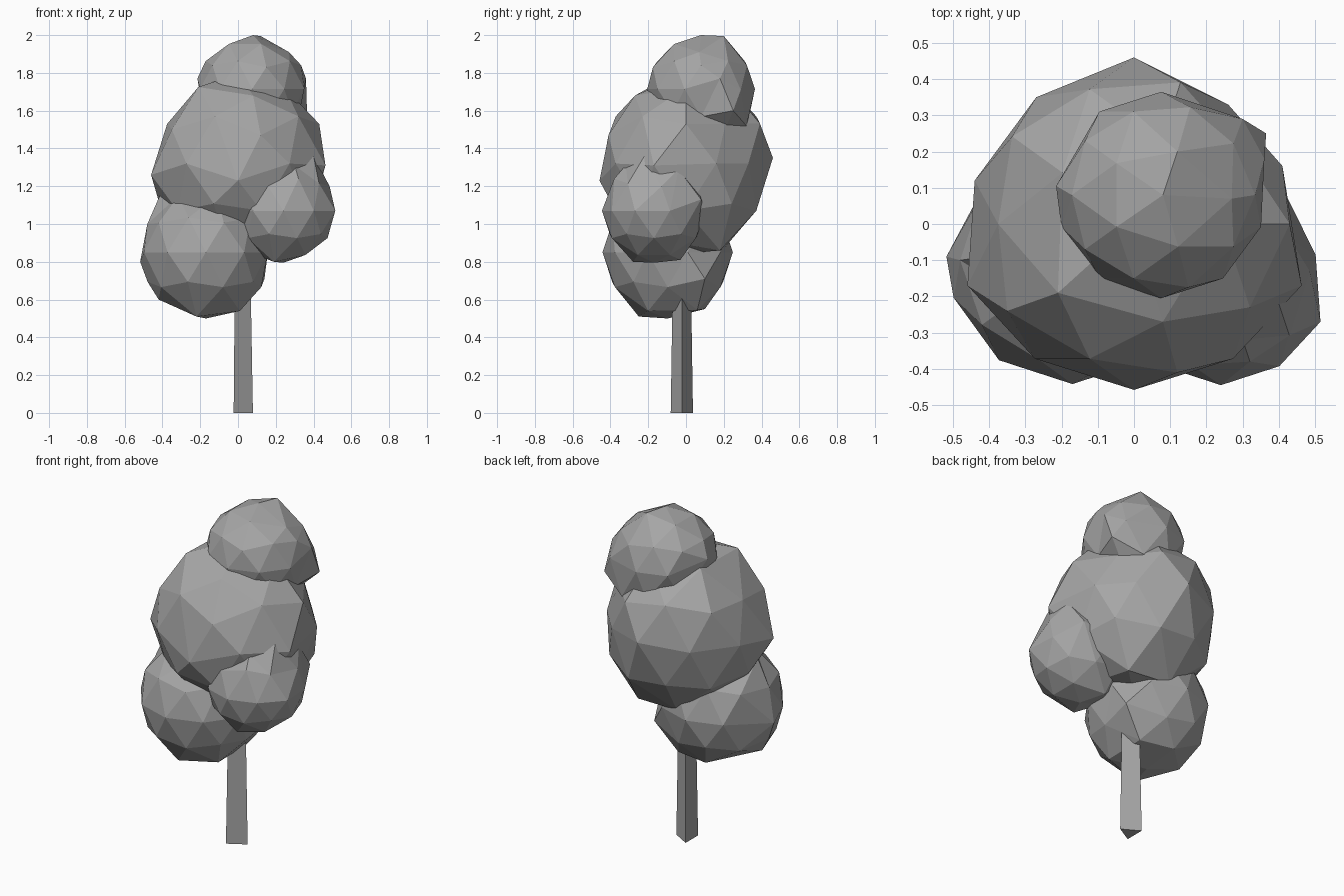
import bpy
from mathutils import Vector

grey = bpy.data.materials.new("plain grey")
grey.diffuse_color = (0.38, 0.38, 0.38, 1)


def foliage(name, centre, radius, nudges=()):
    """Low-poly leaf clump; each nudge pulls the nearest free vertex to a point."""
    bpy.ops.mesh.primitive_ico_sphere_add(subdivisions=2, radius=1, location=centre)
    ob = bpy.context.object
    ob.name = name
    free = list(ob.data.vertices)
    for v in free:
        v.co = Vector(a * b for a, b in zip(v.co, radius))
    for point in nudges:
        target = Vector(point) - Vector(centre)
        nearest = min(free, key=lambda v: (v.co - target).length)
        nearest.co = target
        free.remove(nearest)
    ob.data.materials.append(grey)


# Main crown, flattened at the front top and fuller at the back
foliage("main_crown", (0, 0, 1.32), (0.465, 0.46, 0.475),
        [(-0.46, -0.17, 1.26), (0.463, -0.17, 1.31), (0, 0.46, 1.35),
         (0, -0.458, 1.23), (0.43, 0, 1.53), (-0.21, -0.19, 1.725),
         (0.08, -0.27, 1.68), (0.12, -0.41, 1.47), (-0.35, -0.24, 1.5),
         (-0.375, 0, 1.53), (0.29, 0.21, 1.53),
         (0.26, 0.33, 1.32), (0.41, 0.16, 1.32), (-0.27, 0.35, 1.32),
         (-0.44, 0.12, 1.32), (-0.08, 0.2, 0.87), (0.19, 0.18, 0.86),
         (-0.12, 0.365, 1.09)])

# Top clump, leaning to the back right
foliage("top_clump", (0.075, 0.08, 1.715), (0.29, 0.285, 0.28),
        [(0.12, 0.2, 1.995), (0.08, 0.08, 2.0), (0.365, 0.25, 1.6),
         (-0.215, 0.105, 1.77), (0.36, 0.18, 1.77), (0.3, 0.29, 1.71),
         (0.03, 0.33, 1.55), (0.2, 0.32, 1.52), (0.25, 0.2, 1.49),
         (0.27, 0.07, 1.91), (0.15, -0.175, 1.83)])

# Lower left clump, with a broad base
foliage("left_clump", (-0.17, -0.097, 0.85), (0.345, 0.345, 0.35),
        [(-0.518, -0.09, 0.8), (-0.41, -0.09, 1.16), (-0.48, -0.1, 1.0),
         (-0.22, -0.25, 0.51), (-0.42, -0.12, 0.6), (0.01, 0.06, 0.545),
         (-0.2, 0.1, 0.55), (0.01, -0.2, 0.54), (0.14, 0.1, 0.71)])

# Right clump, with a raised corner
foliage("right_clump", (0.24, -0.17, 1.07), (0.275, 0.275, 0.275),
        [(0.4, -0.22, 1.36), (0.515, -0.27, 1.07), (0.43, -0.04, 1.29),
         (0.485, -0.13, 1.2), (0.3, -0.32, 1.31), (0.32, -0.38, 1.24),
         (0.26, -0.2, 1.34), (0.16, -0.39, 1.2),
         (0.19, -0.28, 0.8), (0.18, -0.03, 0.81), (0.42, 0.08, 1.13)])

# Three-sided tapering trunk, with one corner pointing to +x
bpy.ops.mesh.primitive_cone_add(vertices=3, radius1=0.068, radius2=0.053, depth=0.85,
                                location=(0.011, -0.022, 0.425))
trunk = bpy.context.object
trunk.name = "trunk"
first = max(trunk.data.vertices, key=lambda v: v.co.y - v.co.z)
trunk.rotation_euler.z = Vector((1, 0)).angle_signed(first.co.xy)
trunk.data.materials.append(grey)
